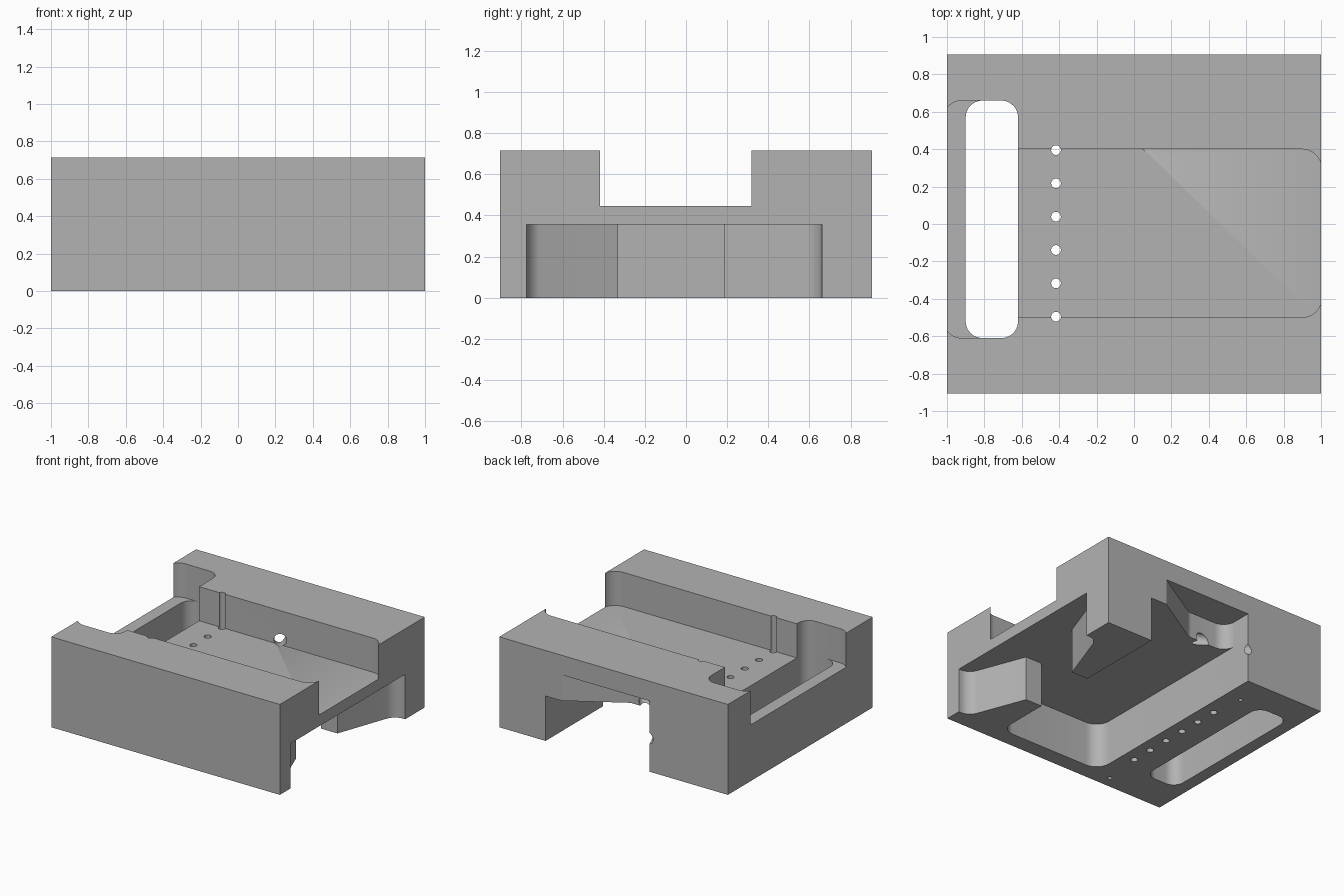
import bpy
import bmesh
import math
from mathutils import Vector

if "Cube" in bpy.data.objects:
    bpy.data.objects.remove(bpy.data.objects["Cube"], do_unlink=True)

HALF_Y = 0.905
HEIGHT = 0.715
FLOOR = 0.445      # floor of the upper channel
CEILING = 0.355    # roof of the lower pocket

grey = bpy.data.materials.new("machined grey")
grey.use_nodes = True
grey.diffuse_color = (0.45, 0.45, 0.45, 1)
grey.node_tree.nodes["Principled BSDF"].inputs["Base Color"].default_value = grey.diffuse_color


def rounded(corners, steps=10):
    """Turn (x, y, radius) corners into an outline with filleted corners."""
    points = []
    for i, (x, y, r) in enumerate(corners):
        p = Vector((x, y))
        if r == 0:
            points.append(p)
            continue
        a = (Vector(corners[i - 1][:2]) - p).normalized()
        b = (Vector(corners[(i + 1) % len(corners)][:2]) - p).normalized()
        half = a.angle(b) / 2
        centre = p + (a + b).normalized() * r / math.sin(half)
        v0 = p + a * r / math.tan(half) - centre
        v1 = p + b * r / math.tan(half) - centre
        w = v0.angle(v1)
        for k in range(steps + 1):
            f = k / steps
            points.append(centre + (v0 * math.sin((1 - f) * w) + v1 * math.sin(f * w)) / math.sin(w))
    return points


def prism(name, corners, z0, z1):
    """Extrude an outline from z0 to z1."""
    bm = bmesh.new()
    face = bm.faces.new([bm.verts.new((p.x, p.y, z0)) for p in rounded(corners)])
    top = bmesh.ops.extrude_face_region(bm, geom=[face])["geom"]
    bmesh.ops.translate(bm, vec=(0, 0, z1 - z0),
                        verts=[v for v in top if isinstance(v, bmesh.types.BMVert)])
    bmesh.ops.recalc_face_normals(bm, faces=bm.faces)
    return finish(name, bm)


def rod(name, start, end, radius):
    """Cylinder between two points."""
    start, end = Vector(start), Vector(end)
    axis = end - start
    bm = bmesh.new()
    bmesh.ops.create_cone(bm, cap_ends=True, segments=24, radius1=radius,
                          radius2=radius, depth=axis.length)
    obj = finish(name, bm)
    obj.data.transform(axis.to_track_quat("Z", "Y").to_matrix().to_4x4())
    obj.location = (start + end) / 2
    return obj


def finish(name, bm):
    mesh = bpy.data.meshes.new(name)
    bm.to_mesh(mesh)
    bm.free()
    mesh.materials.append(grey)
    obj = bpy.data.objects.new(name, mesh)
    bpy.context.collection.objects.link(obj)
    return obj


# Solid block
block = prism("machined_block", [(-1, -HALF_Y, 0), (1, -HALF_Y, 0),
                                 (1, HALF_Y, 0), (-1, HALF_Y, 0)], 0, HEIGHT)

cutters = []

# Upper T-shaped channel
cutters.append(prism("channel_cutter", [
    (-1.02, -0.61, 0.1), (-0.62, -0.61, 0.09), (-0.62, -0.5, 0), (1.003, -0.5, 0.105),
    (1.003, 0.4, 0.105), (-0.62, 0.4, 0), (-0.62, 0.66, 0.09), (-1.02, 0.66, 0.1)],
    FLOOR, 1))

# Long slot through the floor
cutters.append(prism("slot_cutter", [
    (-0.9, -0.61, 0.09), (-0.62, -0.61, 0.09), (-0.62, 0.66, 0.09), (-0.9, 0.66, 0.09)],
    -0.1, FLOOR + 0.05))

# Lower pocket, open to the back and to one side, leaving two legs
cutters.append(prism("lower_pocket_cutter", [
    (-0.315, 1.1, 0), (-0.315, -0.775, 0.12), (0.595, -0.775, 0.1), (0.595, -0.33, 0),
    (0.74, -0.33, 0), (0.91, -0.775, 0.1), (1.1, -0.775, 0), (1.1, 0.66, 0),
    (0.91, 0.66, 0.1), (0.74, 0.185, 0), (0.595, 0.185, 0), (0.595, 1.1, 0)],
    -0.1, CEILING))

# Deeper relief at the back
cutters.append(prism("back_relief_cutter", [
    (-0.315, 1.1, 0), (-0.315, 0.65, 0.1), (0.03, 0.65, 0.08), (0.78, 1.1, 0)],
    CEILING - 0.05, 0.56))

# Row of through holes and two blind holes underneath
for i in range(6):
    y = 0.395 - 0.178 * i
    cutters.append(rod("pin_hole_cutter", (-0.417, y, -0.1), (-0.417, y, 1), 0.026))
for y in (0.66, -0.81):
    cutters.append(rod("blind_hole_cutter", (-0.45, y, -0.1), (-0.45, y, 0.12), 0.016))

# Slanted drilling from the back into the channel
cutters.append(rod("slanted_hole_cutter", (-0.37, 1.01, 0.225), (0.12, 0.36, 0.5), 0.045))

bpy.context.view_layer.objects.active = block
for cutter in cutters:
    cutter.hide_render = True
    cut = block.modifiers.new(cutter.name, "BOOLEAN")
    cut.operation = "DIFFERENCE"
    cut.solver = "EXACT"
    cut.object = cutter
    bpy.ops.object.modifier_apply(modifier=cut.name)
    bpy.data.objects.remove(cutter, do_unlink=True)

# Smooth rounded walls, sharp edges
bpy.ops.object.select_all(action="DESELECT")
block.select_set(True)
bpy.ops.object.shade_smooth_by_angle(angle=math.radians(30))
